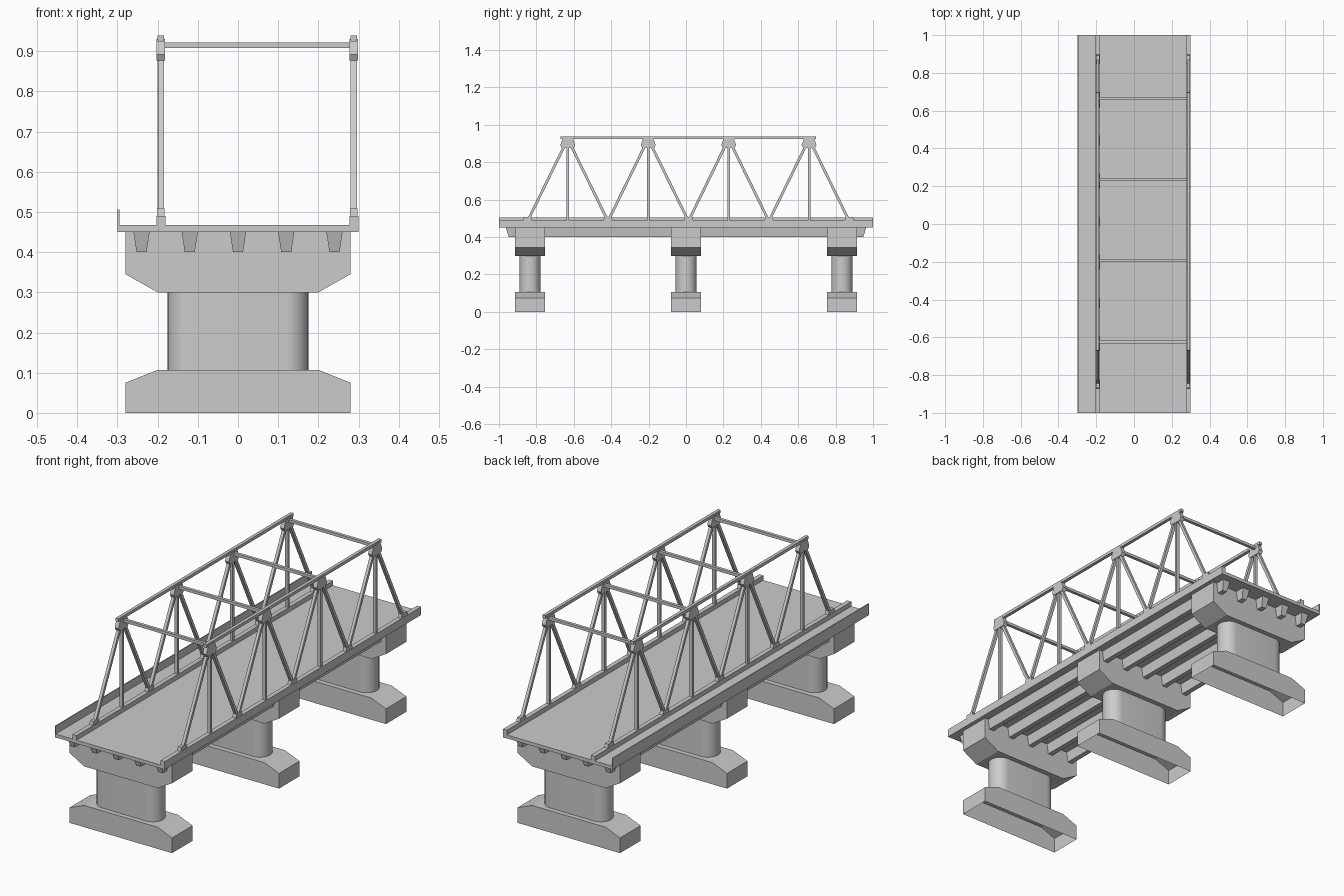
import bpy, bmesh, math
from mathutils import Vector, Matrix

if "Cube" in bpy.data.objects:
    bpy.data.objects.remove(bpy.data.objects["Cube"])


def finish(bm, name, recalc=True):
    if recalc:
        bmesh.ops.recalc_face_normals(bm, faces=bm.faces)
    me = bpy.data.meshes.new(name)
    bm.to_mesh(me)
    bm.free()
    ob = bpy.data.objects.new(name, me)
    bpy.context.collection.objects.link(ob)
    return ob


def add_prism(bm, pts, offset):
    """Extrude a closed outline of 3D points along offset."""
    a = [bm.verts.new(p) for p in pts]
    b = [bm.verts.new(Vector(p) + Vector(offset)) for p in pts]
    bm.faces.new(a)
    bm.faces.new(b[::-1])
    n = len(a)
    for i in range(n):
        bm.faces.new((a[i], b[i], b[(i + 1) % n], a[(i + 1) % n]))


def prism(name, pts, offset):
    bm = bmesh.new()
    add_prism(bm, pts, offset)
    return finish(bm, name)


def box(name, x0, x1, y0, y1, z0, z1):
    return prism(name, [(x0, y0, z0), (x1, y0, z0), (x1, y1, z0), (x0, y1, z0)],
                 (0, 0, z1 - z0))


def bar(name, x, p, q, w, d):
    """Box beam in the yz plane from p to q: w across, d deep in x."""
    p, q = Vector((x, *p)), Vector((x, *q))
    side = (q - p).normalized().cross(Vector((1, 0, 0))) * w / 2
    h = Vector((d / 2, 0, 0))
    return prism(name, [p - side - h, p + side - h, p + side + h, p - side + h], q - p)


# Deck, curbs under the trusses and the thin sidewalk parapet
box("deck", -0.30, 0.30, -1, 1, 0.45, 0.467)
box("left_curb", -0.203, -0.181, -1, 1, 0.467, 0.49)
box("right_curb", 0.278, 0.30, -1, 1, 0.467, 0.49)
box("sidewalk_parapet", -0.30, -0.295, -1, 1, 0.467, 0.506)

# Tapered girders
for i in range(5):
    x = -0.24 + 0.12 * i
    bm = bmesh.new()
    bmesh.ops.create_cube(bm, size=2)
    for v in bm.verts:
        top = v.co.z > 0
        v.co = (x + v.co.x * (0.02 if top else 0.0125),
                v.co.y * (0.963 if top else 0.948), 0.45 if top else 0.40)
    finish(bm, "girder")

# Piers: open-bottomed footing, rounded column, chamfered cap
for y in (-0.834, 0, 0.834):
    foot = [(-0.28, 0), (0.28, 0), (0.28, 0.075), (0.20, 0.107), (-0.20, 0.107), (-0.28, 0.075)]
    bm = bmesh.new()
    add_prism(bm, [(x, y - 0.08, z) for x, z in foot], (0, 0.16, 0))
    bmesh.ops.recalc_face_normals(bm, faces=bm.faces)
    low = [f for f in bm.faces if all(v.co.z < 0.001 for v in f.verts)]
    bmesh.ops.delete(bm, geom=low, context='FACES')
    finish(bm, "pier_footing", recalc=False)

    cap = [(-0.28, 0.45), (0.28, 0.45), (0.28, 0.345), (0.20, 0.30), (-0.20, 0.30), (-0.28, 0.345)]
    prism("pier_cap", [(x, y - 0.08, z) for x, z in cap], (0, 0.16, 0))

    r, half = 0.056, 0.119
    ring = []
    for s in (1, -1):
        for k in range(17):
            a = math.pi * k / 16 - math.pi / 2
            ring.append((s * (half + r * math.cos(a)), y + s * r * math.sin(a), 0.106))
    col = prism("pier_column", ring, (0, 0, 0.195))
    bpy.context.view_layer.objects.active = col
    col.select_set(True)
    bpy.ops.object.shade_smooth_by_angle(angle=math.radians(40))
    col.select_set(False)

# Trusses
mid, step = 0.013, 0.43
tops = [mid + step * (k - 1.5) for k in range(4)]
feet = [mid + step * (k - 2) for k in range(5)]
for side, x in (("left", -0.192), ("right", 0.288)):
    box(side + "_top_chord", x - 0.008, x + 0.008, tops[0] - 0.038, tops[3] + 0.038, 0.924, 0.939)
    for k, y in enumerate(tops):
        bar(side + "_post", x, (y, 0.48), (y, 0.93), 0.013, 0.016)
        bar(side + "_diagonal", x, (feet[k], 0.485), (y, 0.925), 0.014, 0.015)
        bar(side + "_diagonal", x, (feet[k + 1], 0.485), (y, 0.925), 0.014, 0.015)
        # Top gusset plate
        g = [(-0.026, 0.93), (0.026, 0.93), (0.04, 0.892), (0.032, 0.877), (-0.032, 0.877), (-0.04, 0.892)]
        prism(side + "_top_gusset", [(x - 0.0105, y + a, z) for a, z in g], (0.021, 0, 0))
    for y in feet:
        # Bottom gusset plate
        g = [(-0.026, 0.485), (0.026, 0.485), (0.02, 0.508), (-0.02, 0.508)]
        prism(side + "_bottom_gusset", [(x - 0.0095, y + a, z) for a, z in g], (0.019, 0, 0))

# Overhead cross struts
for y in tops:
    box("cross_strut", -0.19, 0.286, y, y + 0.015, 0.908, 0.922)
